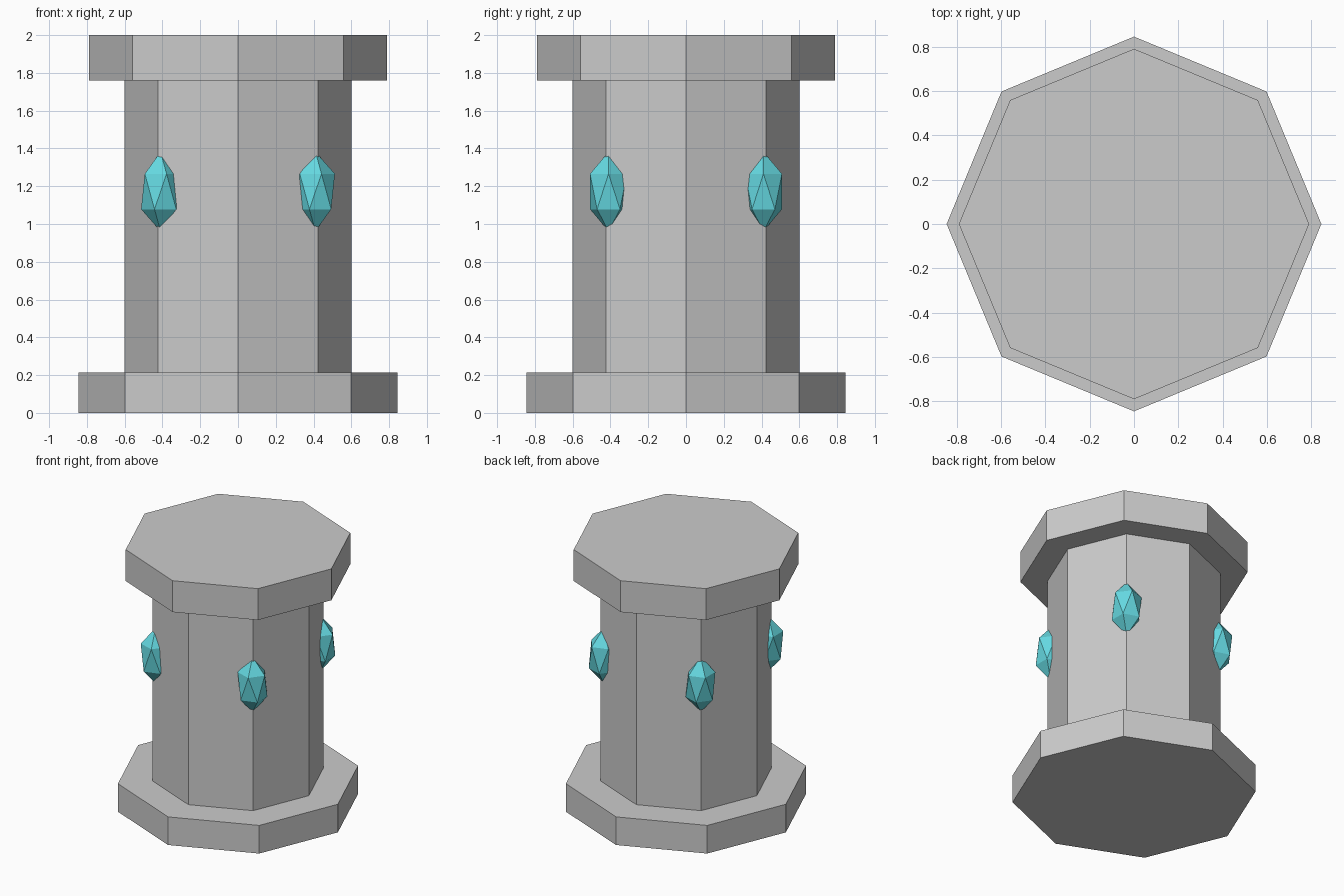
import bpy
from math import radians, cos, sin

if "Cube" in bpy.data.objects:
    bpy.data.objects.remove(bpy.data.objects["Cube"])


def octagon(name, radius, z0, z1):
    # Eight-sided prism with corners on the x and y axes
    bpy.ops.mesh.primitive_cylinder_add(
        vertices=8, radius=radius, depth=z1 - z0, location=(0, 0, (z0 + z1) / 2))
    bpy.context.object.name = name


# Pedestal stones
octagon("base_slab", 0.845, 0.0, 0.215)
octagon("column", 0.6, 0.215, 1.76)
octagon("top_slab", 0.79, 1.76, 2.0)

# Crystals set into the four diagonal corners of the column
crystal_mat = bpy.data.materials.new("crystal_cyan")
crystal_mat.diffuse_color = (0.13, 0.69, 0.75, 1)
crystal_mat.use_nodes = True
crystal_mat.node_tree.nodes["Principled BSDF"].inputs["Base Color"].default_value = crystal_mat.diffuse_color
for i in range(4):
    a = radians(45 + 90 * i)
    bpy.ops.mesh.primitive_ico_sphere_add(
        subdivisions=1, radius=1, location=(0.58 * cos(a), 0.58 * sin(a), 1.172))
    crystal = bpy.context.object
    crystal.name = f"crystal_{i + 1}"
    crystal.scale = (0.115, 0.115, 0.21)
    crystal.data.materials.append(crystal_mat)
